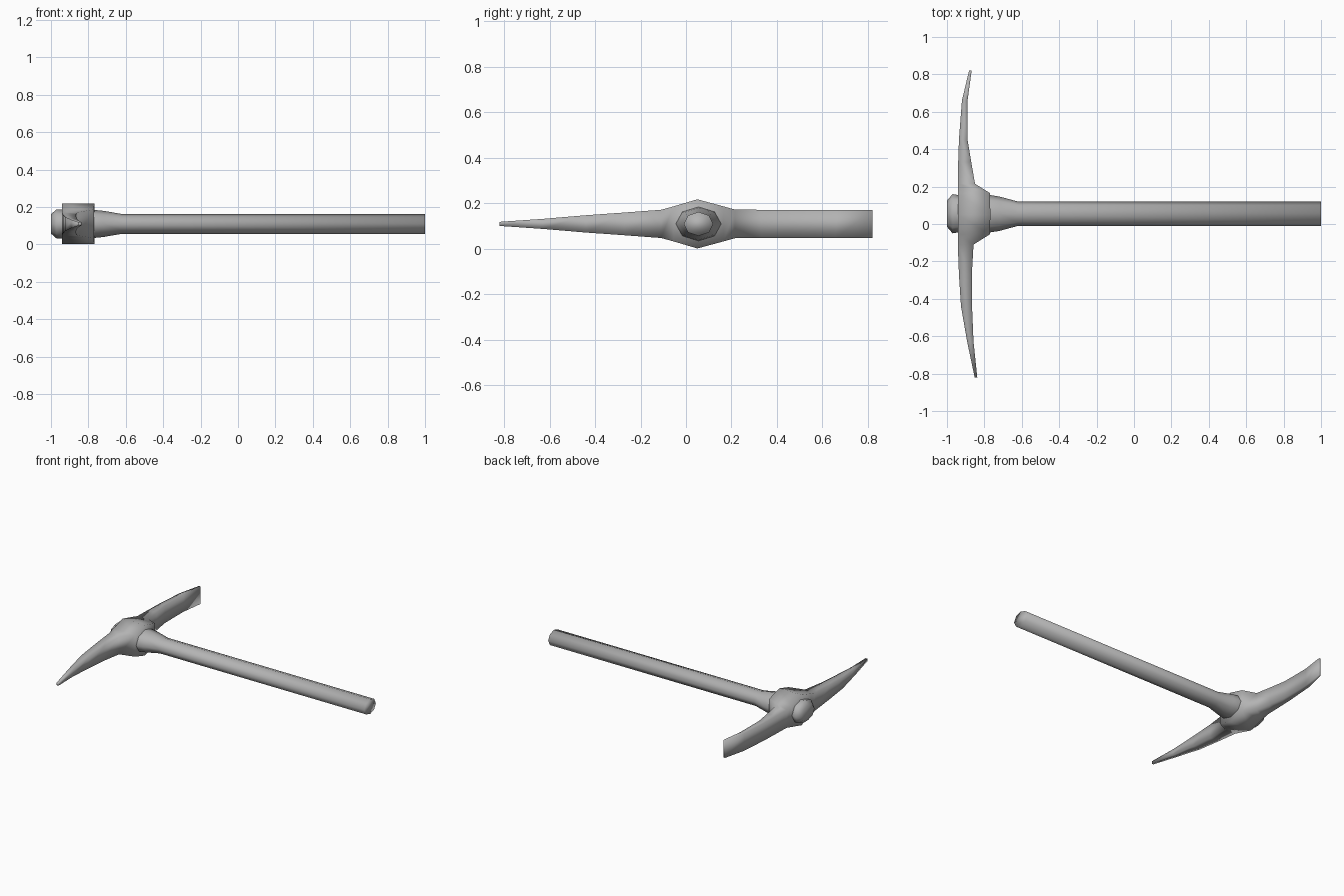
import bpy, bmesh, math
from mathutils import Vector

cube = bpy.data.objects.get("Cube")
if cube:
    bpy.data.objects.remove(cube, do_unlink=True)

grey = bpy.data.materials.new("plain grey")
grey.use_nodes = True
colour = (0.45, 0.45, 0.45, 1)
grey.diffuse_color = colour
grey.node_tree.nodes["Principled BSDF"].inputs["Base Color"].default_value = colour

CY, CZ = 0.055, 0.11  # axis of the handle


def loft(name, rings):
    """Skin a closed, smooth shaded surface over a list of point rings."""
    bm = bmesh.new()
    loops = [[bm.verts.new(p) for p in ring] for ring in rings]
    for a, b in zip(loops, loops[1:]):
        for i in range(len(a)):
            j = (i + 1) % len(a)
            bm.faces.new((a[i], a[j], b[j], b[i]))
    bm.faces.new(loops[0])
    bm.faces.new(loops[-1])
    bmesh.ops.recalc_face_normals(bm, faces=bm.faces)
    for f in bm.faces:
        f.smooth = True
    mesh = bpy.data.meshes.new(name)
    bm.to_mesh(mesh)
    bm.free()
    mesh.materials.append(grey)
    obj = bpy.data.objects.new(name, mesh)
    bpy.context.collection.objects.link(obj)
    return obj


def octagon(x, ry, rz):
    angles = [i * math.pi / 4 for i in range(8)]
    return [Vector((x, CY + ry * math.cos(a), CZ + rz * math.sin(a))) for a in angles]


def section(y, x0, x1, half):
    """Rectangular slice of the head at y."""
    return [Vector((x, y, CZ + s * half))
            for x, s in ((x0, -1), (x1, -1), (x1, 1), (x0, 1))]


# Handle: domed butt, flared neck, straight shaft (x, y radius, z radius)
loft("handle", [octagon(*r) for r in (
    (-1.0, 0.07, 0.052), (-0.97, 0.105, 0.078), (-0.94, 0.1, 0.077),
    (-0.77, 0.1, 0.075), (-0.72, 0.092, 0.07), (-0.62, 0.065, 0.053),
    (1.0, 0.065, 0.053))])

# Head: pointed pick, swollen eye, flat blade (y, outer x, inner x, half height)
loft("pick_head", [section(*s) for s in (
    (-0.82, -0.852, -0.838, 0.009), (-0.63, -0.892, -0.858, 0.022),
    (-0.44, -0.925, -0.866, 0.038), (-0.27, -0.936, -0.867, 0.05),
    (-0.11, -0.942, -0.858, 0.062), (-0.055, -0.942, -0.77, 0.077),
    (0.05, -0.942, -0.768, 0.108), (0.165, -0.942, -0.77, 0.077),
    (0.215, -0.942, -0.85, 0.063), (0.33, -0.94, -0.87, 0.062),
    (0.45, -0.936, -0.89, 0.062), (0.66, -0.92, -0.89, 0.062),
    (0.82, -0.882, -0.868, 0.062))])
